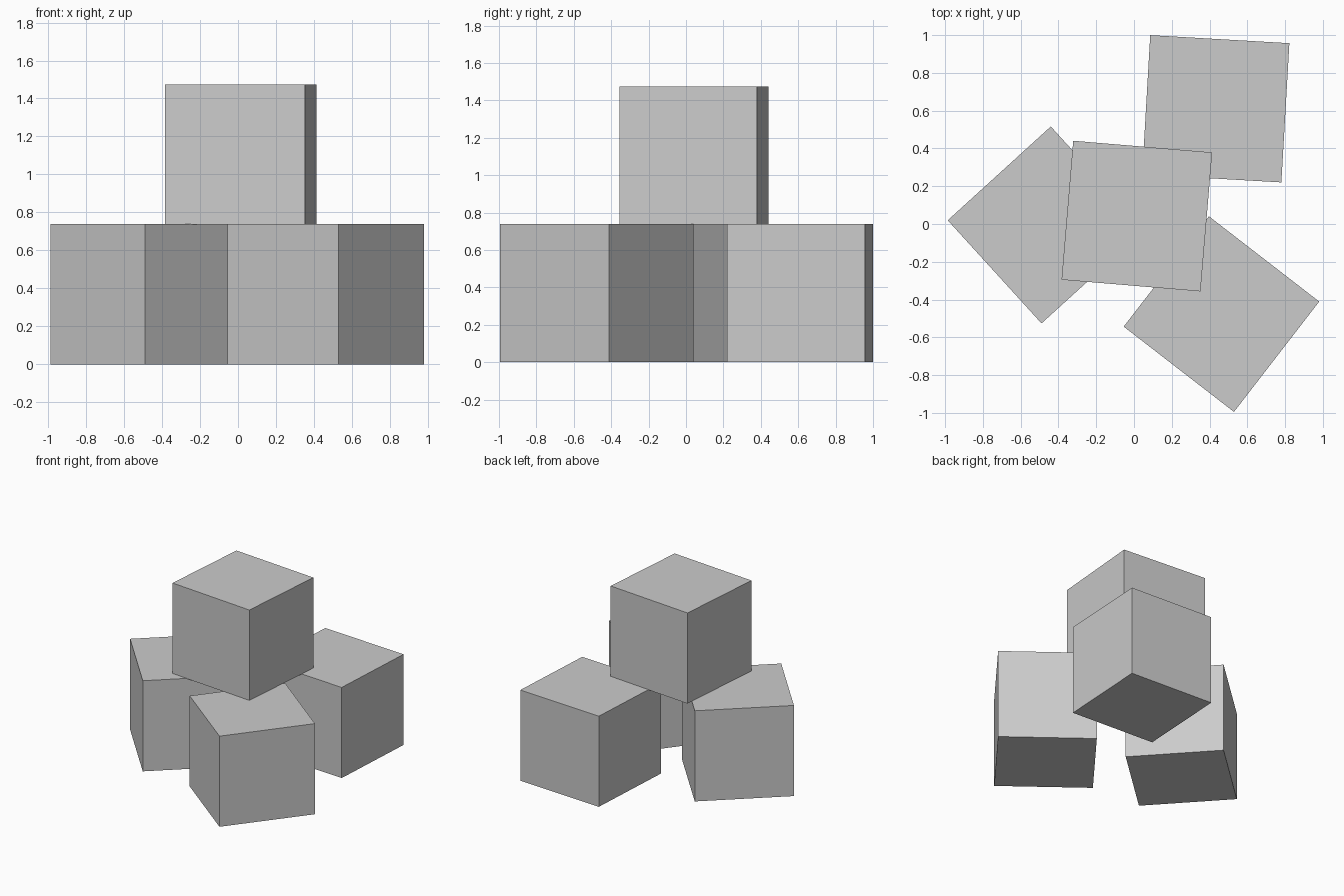
import bpy
from math import radians

old = bpy.data.objects.get("Cube")
if old:
    bpy.data.objects.remove(old, do_unlink=True)

SIDE = 0.738

# One plain grey for all blocks
grey = bpy.data.materials.new("light_grey")
grey.use_nodes = True
color = (0.6, 0.6, 0.6, 1)
grey.diffuse_color = color
grey.node_tree.nodes["Principled BSDF"].inputs["Base Color"].default_value = color


def block(name, x, y, base, turn):
    """Cube standing on height base, turned about z by degrees."""
    bpy.ops.mesh.primitive_cube_add(size=SIDE, location=(x, y, base + SIDE / 2),
                                    rotation=(0, 0, radians(turn)))
    obj = bpy.context.object
    obj.name = name
    obj.data.materials.append(grey)


# Three blocks on the ground
block("right_block", -0.465, -0.005, 0, 42.3)
block("back_block", 0.433, 0.61, 0, -3.3)
block("front_block", 0.463, -0.477, 0, -37.7)

# One block stacked on top, sunk very slightly into the others
block("top_block", 0.015, 0.042, SIDE - 0.002, -4.8)
